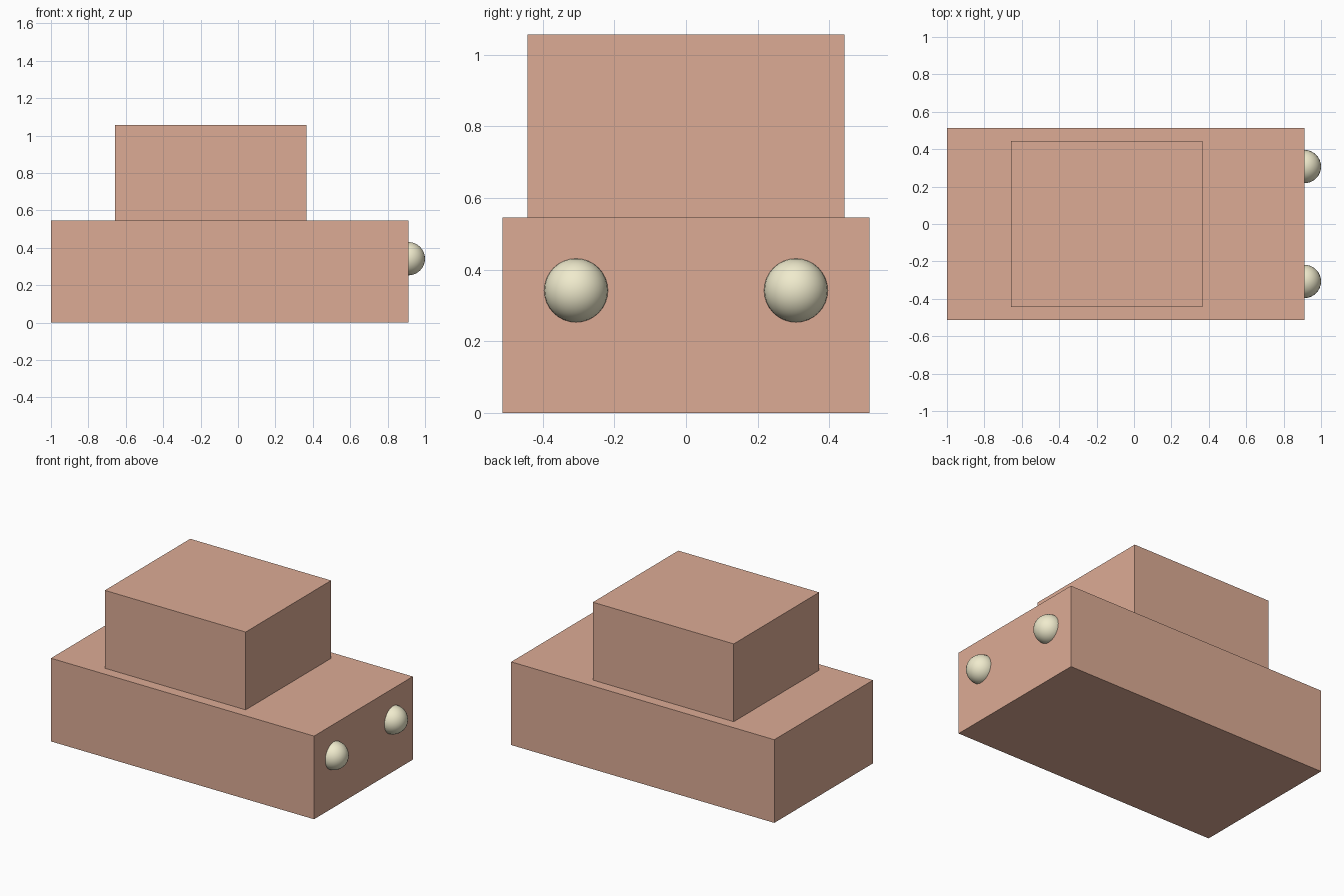
import bpy

if "Cube" in bpy.data.objects:
    bpy.data.objects.remove(bpy.data.objects["Cube"])


def material(name, color):
    mat = bpy.data.materials.new(name)
    mat.diffuse_color = (*color, 1)
    mat.use_nodes = True
    mat.node_tree.nodes["Principled BSDF"].inputs["Base Color"].default_value = mat.diffuse_color
    return mat


def box(name, x0, x1, half_width, z0, z1, mat):
    bpy.ops.mesh.primitive_cube_add(size=1, location=((x0 + x1) / 2, 0, (z0 + z1) / 2))
    ob = bpy.context.object
    ob.name = name
    ob.scale = (x1 - x0, 2 * half_width, z1 - z0)
    bpy.ops.object.transform_apply(location=False, rotation=False, scale=True)
    ob.data.materials.append(mat)
    return ob


paint = material("paint", (0.72, 0.41, 0.30))
lamp = material("lamp", (0.87, 0.83, 0.61))

# Lower body and the cabin standing on it
box("body", -1.0, 0.911, 0.512, 0.0, 0.546, paint)
box("cabin", -0.657, 0.366, 0.443, 0.546, 1.057, paint)

# Round headlights, half sunk into the nose
for side, y in (("right", -0.307), ("left", 0.307)):
    bpy.ops.mesh.primitive_uv_sphere_add(segments=32, ring_count=16, radius=0.089,
                                         location=(0.911, y, 0.342))
    light = bpy.context.object
    light.name = side + "_headlight"
    light.data.materials.append(lamp)
    bpy.ops.object.shade_smooth()
